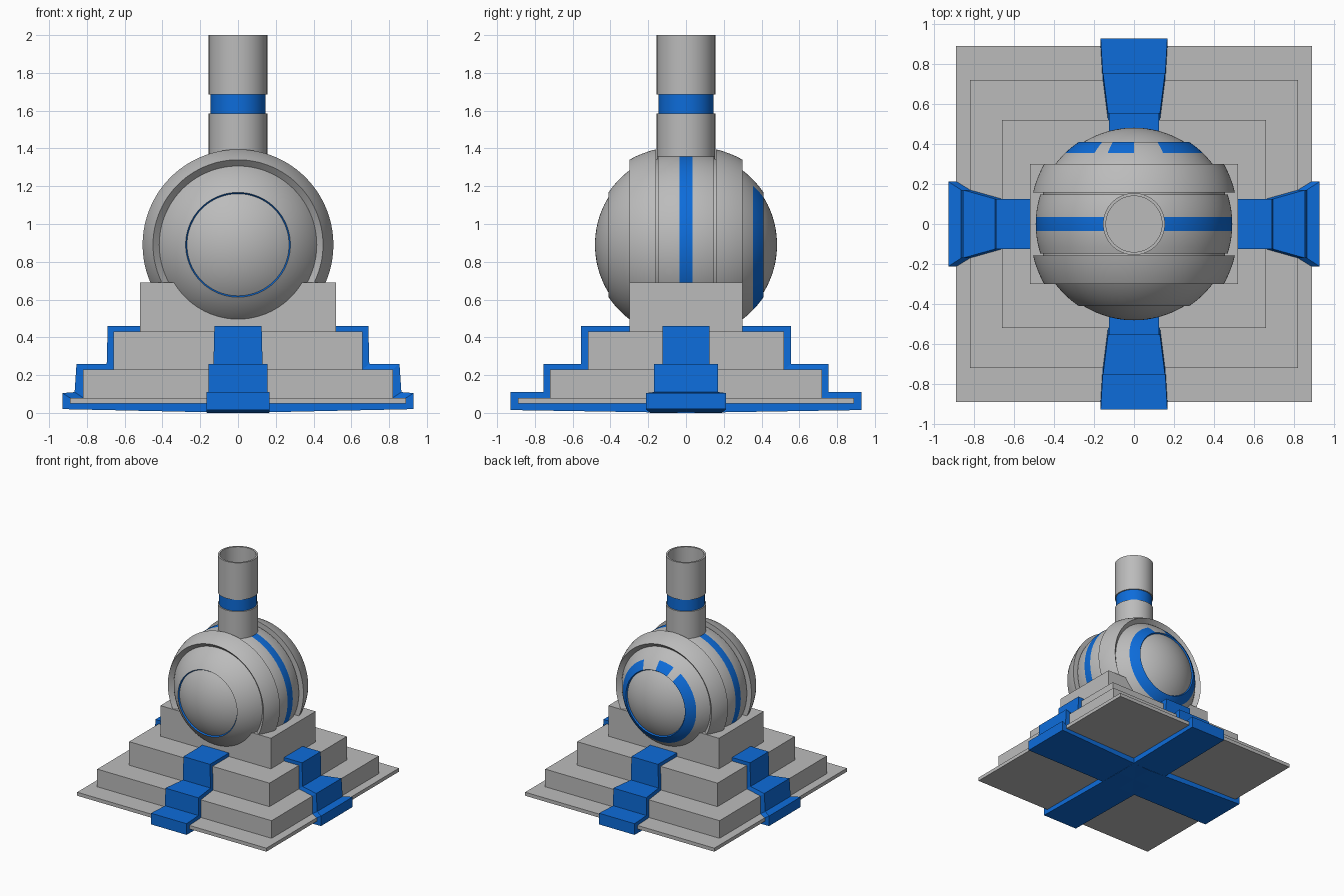
import bpy, bmesh, math

if "Cube" in bpy.data.objects:
    bpy.data.objects.remove(bpy.data.objects["Cube"])

def make_mat(name, rgb):
    m = bpy.data.materials.new(name)
    m.diffuse_color = (*rgb, 1)
    m.use_nodes = True
    m.node_tree.nodes["Principled BSDF"].inputs["Base Color"].default_value = m.diffuse_color
    return m

GREY = make_mat("stone_grey", (0.50, 0.50, 0.50))
BLUE = make_mat("bright_blue", (0.004, 0.15, 0.70))

def finish(name, bm, mats, smooth=False):
    bmesh.ops.remove_doubles(bm, verts=bm.verts, dist=1e-5)
    bmesh.ops.recalc_face_normals(bm, faces=bm.faces)
    me = bpy.data.meshes.new(name)
    bm.to_mesh(me)
    bm.free()
    for m in mats:
        me.materials.append(m)
    ob = bpy.data.objects.new(name, me)
    bpy.context.collection.objects.link(ob)
    if smooth:
        bpy.ops.object.select_all(action='DESELECT')
        ob.select_set(True)
        bpy.context.view_layer.objects.active = ob
        bpy.ops.object.shade_smooth_by_angle(angle=math.radians(25))
    return ob

def lathe(name, profile, place, is_blue, segs=144):
    """Spin (axial, radius) points; place() maps them to space, is_blue() colours a face."""
    bm = bmesh.new()
    rows = []
    for t, r in profile:
        if r < 1e-6:
            rows.append([bm.verts.new(place(t, 0, 0))] * segs)
        else:
            rows.append([bm.verts.new(place(t, r, 2 * math.pi * i / segs)) for i in range(segs)])
    for k in range(len(rows) - 1):
        a, b = rows[k], rows[k + 1]
        for i in range(segs):
            j = (i + 1) % segs
            vs = list(dict.fromkeys((a[i], a[j], b[j], b[i])))
            f = bm.faces.new(vs)
            deg = (i + 0.5) * 360 / segs
            f.material_index = int(is_blue(k, profile[k], profile[k + 1], deg))
    return finish(name, bm, [GREY, BLUE], True)

# Stepped base: half x, half y, bottom, top
for name, hx, hy, z0, z1 in (("base_plate", 0.89, 0.89, 0.05, 0.08),
                             ("lower_tier", 0.82, 0.72, 0.08, 0.23),
                             ("middle_tier", 0.66, 0.52, 0.23, 0.43),
                             ("top_tier", 0.52, 0.30, 0.43, 0.69)):
    bm = bmesh.new()
    bmesh.ops.create_cube(bm, size=1)
    for v in bm.verts:
        v.co = (v.co.x * 2 * hx, v.co.y * 2 * hy, z0 if v.co.z < 0 else z1)
    finish(name, bm, [GREY])

# Blue stepped strips running down each side and under the plate
def strip(name, outer, inner, angle):
    bm = bmesh.new()
    c, s = math.cos(angle), math.sin(angle)
    def vert(d, z, w):
        return bm.verts.new((d * c - w * s, d * s + w * c, z))
    rows = []
    for (d, z, w), (di, zi) in zip(outer, inner):
        rows.append([vert(d, z, -w), vert(d, z, w), vert(di, zi, w), vert(di, zi, -w)])
    for a, b in zip(rows, rows[1:]):
        for i in range(4):
            j = (i + 1) % 4
            bm.faces.new((a[i], a[j], b[j], b[i]))
    bm.faces.new(rows[0])
    bm.faces.new(rows[-1])
    finish(name, bm, [BLUE])

side_outer = [(0.50, 0.46, 0.125), (0.69, 0.46, 0.125), (0.695, 0.26, 0.125), (0.855, 0.26, 0.17),
              (0.865, 0.11, 0.17), (0.93, 0.105, 0.213), (0.93, 0.02, 0.213), (0, 0, 0.19)]
side_inner = [(0.50, 0.43), (0.66, 0.43), (0.66, 0.23), (0.82, 0.23),
              (0.82, 0.08), (0.89, 0.08), (0.89, 0.05), (0, 0.05)]
end_outer = [(0.28, 0.46, 0.125), (0.555, 0.46, 0.125), (0.555, 0.26, 0.13), (0.755, 0.26, 0.155),
             (0.755, 0.11, 0.157), (0.93, 0.11, 0.167), (0.93, 0.015, 0.167), (0, 0, 0.165)]
end_inner = [(0.28, 0.43), (0.52, 0.43), (0.52, 0.23), (0.72, 0.23),
             (0.72, 0.08), (0.89, 0.08), (0.89, 0.05), (0, 0.05)]
for name, o, n, deg in (("right_strip", side_outer, side_inner, 0), ("left_strip", side_outer, side_inner, 180),
                        ("back_strip", end_outer, end_inner, 90), ("front_strip", end_outer, end_inner, 270)):
    strip(name, o, n, math.radians(deg))

# Ball: half profile from the middle out to the cap, mirrored along y
def arc(R, y0, y1, n):
    ys = [y0 + (y1 - y0) * i / n for i in range(n + 1)]
    return [(y, math.sqrt(max(R * R - y * y, 0))) for y in ys]

half = arc(0.492, 0, 0.035, 1) + arc(0.492, 0.06, 0.147, 3)          # drum with band
half += [(0.147, 0.455), (0.158, 0.455), (0.158, 0.505)]             # groove
half += [(0.19, 0.497), (0.23, 0.483), (0.27, 0.466), (0.30, 0.450)]  # raised collar
half += [(0.267, 0.417)]                                             # collar lip
half += arc(0.495, 0.267, 0.355, 5) + arc(0.495, 0.37, 0.41, 3)      # ball face
for i in range(13):                                                  # domed cap
    a = math.asin(0.27 / 0.482) * (1 - i / 12)
    half.append((0.482 * math.cos(a), 0.482 * math.sin(a)))
ball = [(-y, r) for y, r in reversed(half[1:])] + half

def ball_blue(k, p, q, deg):
    y = (p[0] + q[0]) / 2
    r = (p[1] + q[1]) / 2
    if abs(y) < 0.035:
        return True
    if abs(y) > 0.395 and 0.268 < r < 0.2785 and abs(p[1] - q[1]) < 0.01:   # thin ring around caps
        return True
    if 0.354 < y < 0.411 and r > 0.27:                               # back ring with two gaps
        return not (0 < deg < 25 or 325 < deg < 337.5)
    return False

lathe("ball", ball, lambda t, r, a: (r * math.sin(a), t, 0.89 + r * math.cos(a)), ball_blue)

# Chimney: hollow pipe with a recessed blue band
pipe = [(1.30, 0.155), (1.585, 0.155), (1.585, 0.145), (1.685, 0.145), (1.685, 0.155),
        (2.0, 0.155), (2.0, 0.14), (1.70, 0.14), (1.70, 0)]
lathe("chimney", pipe, lambda t, r, a: (r * math.cos(a), r * math.sin(a), t),
      lambda k, p, q, d: k == 2, 64)
